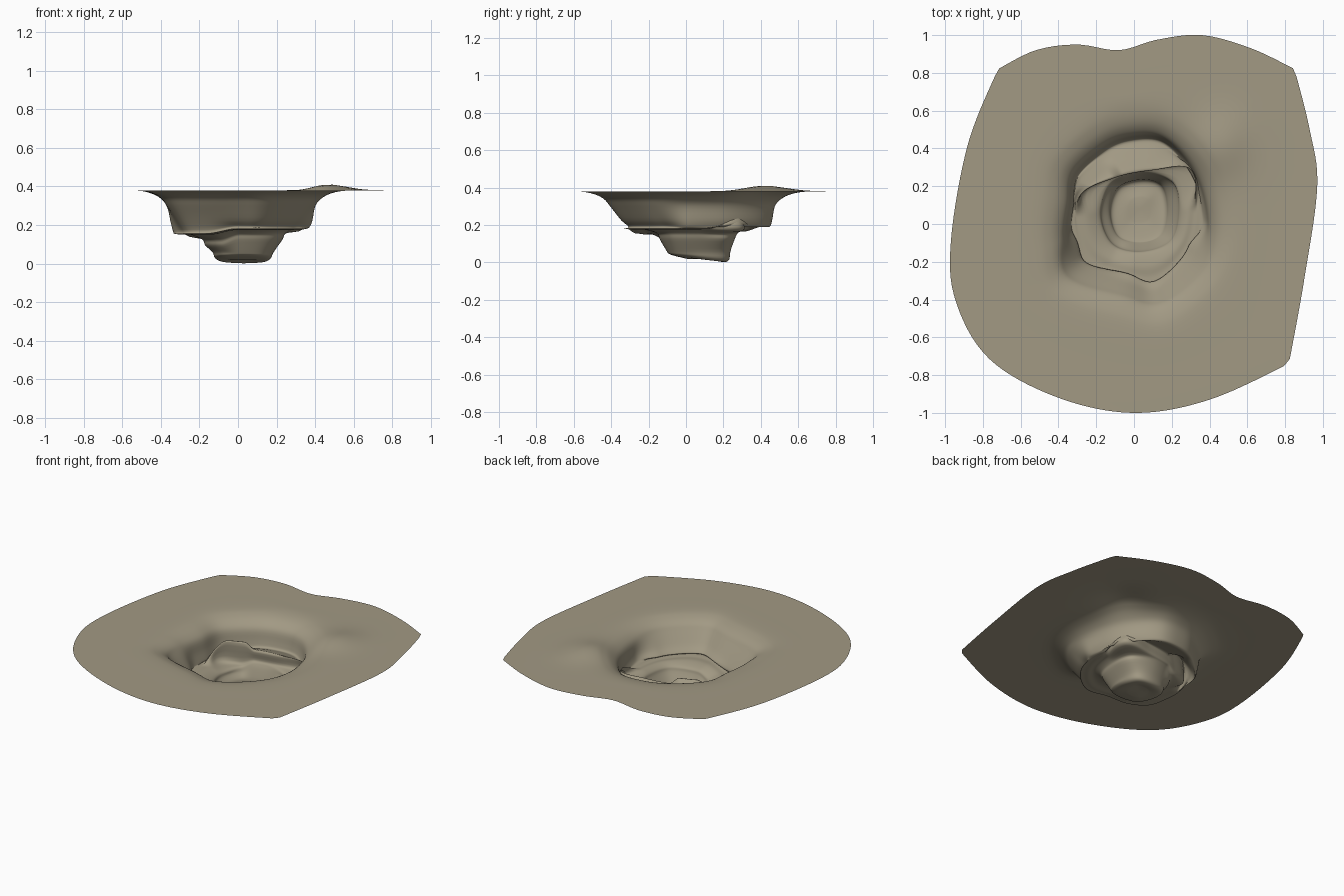
import bpy, bmesh, math
from mathutils import Vector

if "Cube" in bpy.data.objects:
    bpy.data.objects.remove(bpy.data.objects["Cube"])

N = 144                       # segments around the hollow
STEPS = 4                     # smoothing steps between profile stages
CX, CY = 0.03, 0.08           # middle of the pit
TAU = math.tau


def spline(a, b, c, d, t):
    return b + 0.5 * t * (c - a + t * (2*a - 5*b + 4*c - d + t * (3*(b - c) + d - a)))


def curve(points, closed=False):
    """Dense smooth path through a few points."""
    p = [Vector(q) for q in points]
    p = [p[-1]] + p + p[:2] if closed else [p[0]] + p + [p[-1]]
    return [spline(*p[i:i + 4], k / 16) for i in range(len(p) - 3) for k in range(16)]


def radii(path):
    """Distance from the pit middle to a closed path, for each direction."""
    polar = sorted((math.atan2(q.y - CY, q.x - CX) % TAU,
                    math.hypot(q.x - CX, q.y - CY)) for q in path)
    polar = [(polar[-1][0] - TAU, polar[-1][1])] + polar + [(polar[0][0] + TAU, polar[0][1])]
    out, j = [], 0
    for i in range(N):
        a = TAU * i / N
        while polar[j + 1][0] < a:
            j += 1
        (a0, r0), (a1, r1) = polar[j], polar[j + 1]
        out.append(r0 + (r1 - r0) * (a - a0) / max(a1 - a0, 1e-6))
    return out


def facing(angle, degrees, width):
    """Weight that is 1 towards a direction and fades to 0 at the width."""
    d = abs((angle - math.radians(degrees) + math.pi) % TAU - math.pi)
    t = max(0.0, min(1.0, (math.radians(width) - d) / math.radians(width * 0.35)))
    return t * t * (3 - 2 * t)


def mix(a, b, t):
    return a + (b - a) * t


# Outer edge of the ground: three curved sides meeting at sharp corners
ground = radii(
    curve([(.85, .82), (.62, .93), (.36, 1), (.12, .975), (-.08, .92), (-.3, .95),
           (-.52, .92), (-.72, .82)])
    + curve([(-.72, .82), (-.88, .42), (-.97, -.1), (-.94, -.42), (-.76, -.72),
             (-.4, -.92), (0, -1), (.4, -.93), (.82, -.74)])
    + curve([(.82, -.74), (.9, -.3), (.97, .2), (.93, .5), (.85, .82)]))

# Lip of the crater, crest of the inner ledge, and the central pit
lip = radii(curve([(.4, -.05), (.37, .18), (.28, .35), (.15, .46), (0, .47), (-.15, .42),
                   (-.32, .27), (-.35, .1), (-.37, -.08), (-.33, -.27), (-.05, -.36),
                   (.13, -.4), (.33, -.24)], True))
crest = radii(curve([(.3, .29), (.1, .285), (-.1, .245), (-.29, .14), (-.27, -.1),
                     (-.15, -.22), (.1, -.27), (.27, -.12), (.32, .1)], True))
pit = radii(curve([(.23, .08), (.2, .22), (.04, .26), (-.12, .2), (-.17, .05),
                   (-.11, -.1), (.04, -.14), (.19, -.08)], True))
floor = radii(curve([(.17, .08), (.14, .2), (.04, .23), (-.08, .19), (-.12, .07),
                     (-.08, -.06), (.04, -.09), (.14, -.05)], True))


def profile(i):
    """Radius and height stages from the ground edge down to the pit floor."""
    a = TAU * i / N
    back = facing(a, 92, 95)
    left = facing(a, 190, 75)
    front = facing(a, 270, 80)
    g, l, c, p, f = ground[i], lip[i], crest[i], pit[i], floor[i]
    shelf = .18 - .025 * left
    bed = .018 - .016 * math.sin(a)
    ridge = mix(shelf - .005, .24 + .04 * facing(a, 165, 50), back)
    return [(g, .38), (mix(g, l, .4), .38), (l + .17, .379), (l + .09, .366),
            (l + .035, .34), (l, .30), (l - .015 - .045 * front, .225),
            (l - .03 - .07 * front, shelf + .01),
            (mix(mix(l, c, .55), mix(l, c, .4), back), mix(shelf, .205, back)),
            (mix(l, c, .78), mix(shelf - .002, ridge - .008, back)),
            (c, ridge),
            (mix(mix(c, p, .4), c + .01, back), shelf - .005),
            (p + .015, .155 - .03 * left), (p, .125 - .03 * left),
            (mix(p, f, .75), .06), (f, bed + .012), (f * .8, bed), (f * .4, .018)]


bm = bmesh.new()
columns = []
for i in range(N):
    a = TAU * i / N
    s = [Vector(q) for q in profile(i)]
    s = [s[0]] + s + [s[-1]]
    line = [spline(*s[k:k + 4], t / STEPS) for k in range(len(s) - 3) for t in range(STEPS)]
    line.append(s[-1])
    column = []
    for r, z in line:
        x, y = CX + r * math.cos(a), CY + r * math.sin(a)
        # Low swelling of the ground beside the crater
        swell = math.exp(-((x - .47) / .13) ** 2 - ((y - .42) / .16) ** 2)
        z += .03 * swell * max(0, min(1, (z - .3) / .06))
        column.append(bm.verts.new((x, y, max(z, 0))))
    columns.append(column)

middle = bm.verts.new((CX, CY, .018))
for i in range(N):
    a, b = columns[i], columns[(i + 1) % N]
    for k in range(len(a) - 1):
        bm.faces.new((a[k], b[k], b[k + 1], a[k + 1]))
    bm.faces.new((a[-1], b[-1], middle))
bmesh.ops.recalc_face_normals(bm, faces=bm.faces)
bm.normal_update()
if sum(f.normal.z for f in bm.faces) < 0:
    bmesh.ops.reverse_faces(bm, faces=bm.faces)

mesh = bpy.data.meshes.new("crater_ground")
bm.to_mesh(mesh)
bm.free()
crater = bpy.data.objects.new("crater_ground", mesh)
bpy.context.collection.objects.link(crater)

# Dusty earth colour
earth = bpy.data.materials.new("dusty_earth")
earth.use_nodes = True
colour = (.36, .32, .23, 1)
earth.diffuse_color = colour
earth.node_tree.nodes["Principled BSDF"].inputs["Base Color"].default_value = colour
mesh.materials.append(earth)
for face in mesh.polygons:
    face.use_smooth = True
